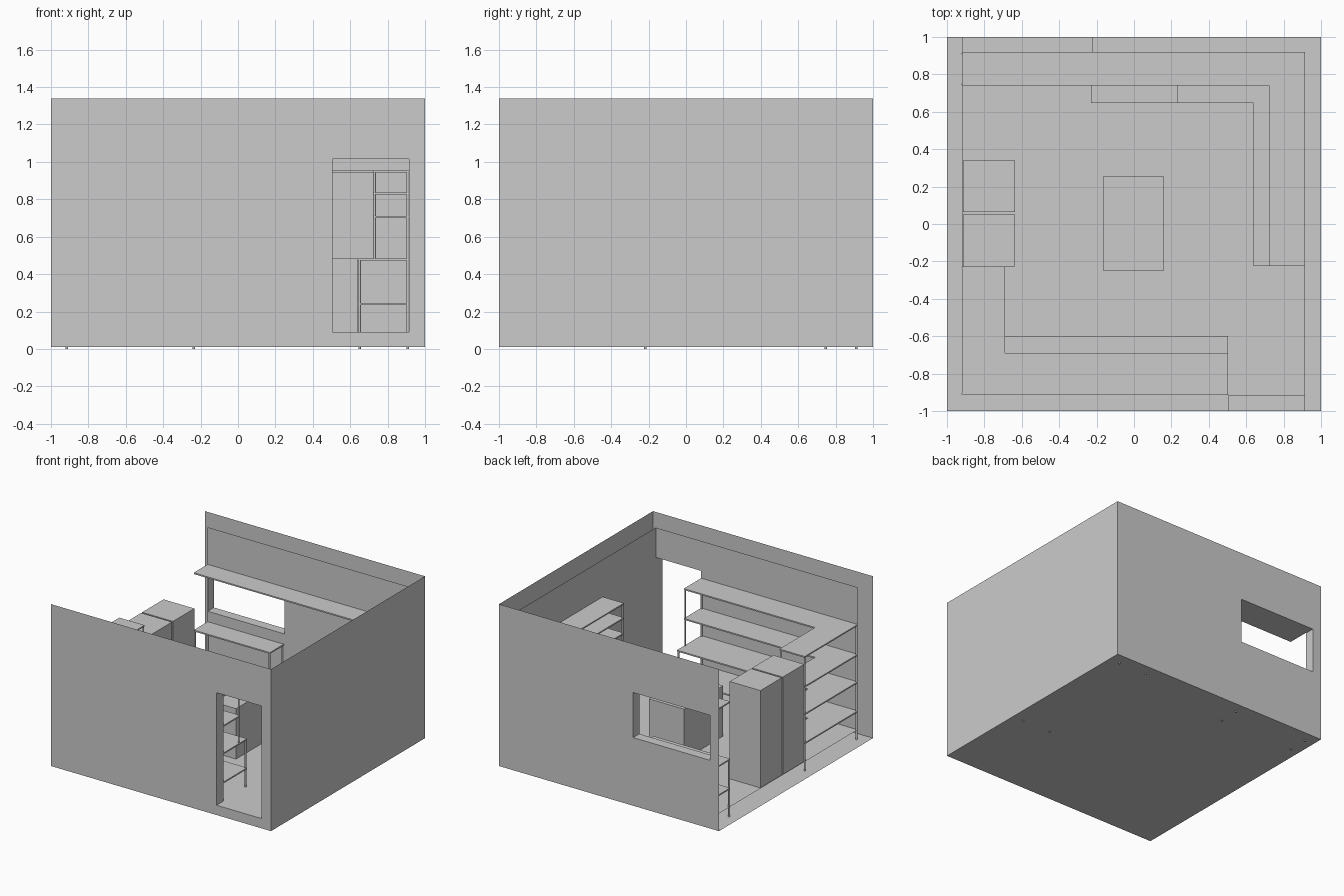
import bpy, bmesh
from mathutils import Vector

old = bpy.data.objects.get("Cube")
if old:
    bpy.data.objects.remove(old, do_unlink=True)

grey = bpy.data.materials.new("plain_grey")
grey.use_nodes = True
grey.diffuse_color = (0.6, 0.6, 0.6, 1)
grey.node_tree.nodes["Principled BSDF"].inputs["Base Color"].default_value = (0.6, 0.6, 0.6, 1)


def add_object(name, bm):
    mesh = bpy.data.meshes.new(name)
    bm.to_mesh(mesh)
    bm.free()
    mesh.materials.append(grey)
    ob = bpy.data.objects.new(name, mesh)
    bpy.context.collection.objects.link(ob)
    return ob


def box(name, x, y, z):
    """Box from (low, high) ranges."""
    bm = bmesh.new()
    bmesh.ops.create_cube(bm, size=1)
    for v in bm.verts:
        v.co = Vector(r[0] if c < 0 else r[1] for c, r in zip(v.co, (x, y, z)))
    return add_object(name, bm)


def shelf(name, x, y, top):
    return box(name, x, y, (top - 0.011, top))


def post(name, x, y, z):
    bm = bmesh.new()
    bmesh.ops.create_cone(bm, cap_ends=True, segments=12, radius1=0.007,
                          radius2=0.007, depth=z[1] - z[0])
    bmesh.ops.translate(bm, verts=bm.verts, vec=(x, y, (z[0] + z[1]) / 2))
    return add_object(name, bm)


# Room extents and shelf heights
LEFT, RIGHT, FRONT, BACK, FLOOR = -0.92, 0.915, -0.915, 0.92, 0.09
LOW, COUNTER, MID, UPPER, TOP = 0.245, 0.484, 0.71, 0.836, 0.955

# Hollow room with a doorway and a window
room = box("room_shell", (-1, 1), (-1, 1), (0.01, 1.34))
cutters = [
    box("room_cutter", (LEFT, RIGHT), (FRONT, BACK), (FLOOR, 1.26)),
    box("door_cutter", (0.505, 0.913), (-1.1, -0.85), (FLOOR + 0.0005, 1.015)),
    box("window_cutter", (LEFT + 0.001, -0.22), (0.85, 1.1), (0.57, 0.94)),
]
for c in cutters:
    c.hide_render = True
    mod = room.modifiers.new(c.name, "BOOLEAN")
    mod.operation, mod.solver, mod.object = "DIFFERENCE", "EXACT", c
deps = bpy.context.evaluated_depsgraph_get()
cut_mesh = bpy.data.meshes.new_from_object(room.evaluated_get(deps))
room.modifiers.clear()
room.data = cut_mesh
for c in cutters:
    bpy.data.objects.remove(c, do_unlink=True)

# Leave the ceiling and the left side open
bm = bmesh.new()
bm.from_mesh(cut_mesh)
open_faces = []
for f in bm.faces:
    m = f.calc_center_median()
    ceiling = abs(f.normal.z) > 0.9 and m.z > 1.2
    side = abs(f.normal.x) > 0.9 and m.x < -0.9 and f.calc_area() > 0.5
    if ceiling or side:
        open_faces.append(f)
bmesh.ops.delete(bm, geom=open_faces, context="FACES")
bm.to_mesh(cut_mesh)
bm.free()

# Right wall shelving: deep below, shallow above
for h in (LOW, COUNTER):
    shelf("right_deep_shelf", (0.64, RIGHT), (-0.225, BACK), h)
for h in (MID, UPPER):
    shelf("right_upper_shelf", (0.722, RIGHT), (-0.225, BACK), h)
for y in (-0.217, 0.91):
    post("right_deep_post", 0.65, y, (0, COUNTER))
    post("right_upper_post", 0.73, y, (COUNTER, TOP))
    post("right_wall_post", 0.907, y, (0, TOP))

# Long top shelf turning the back right corner
shelf("right_top_shelf", (0.722, RIGHT), (-0.225, 0.74), TOP)
shelf("back_top_shelf", (LEFT, RIGHT), (0.74, BACK), TOP)

# Low shelving under the window
for h in (LOW, COUNTER):
    shelf("window_shelf", (LEFT, -0.228), (0.74, BACK), h)
for x in (-0.915, -0.237):
    for y in (0.747, 0.91):
        post("window_shelf_post", x, y, (0, COUNTER))

# Back units
box("back_low_unit", (-0.23, 0.23), (0.648, BACK), (FLOOR, 0.3))
box("back_counter_unit", (0.23, 0.64), (0.648, BACK), (FLOOR, COUNTER))

# Shelving along the front wall and the left side
for h in (LOW, COUNTER):
    shelf("front_deep_shelf", (-0.69, 0.503), (FRONT, -0.6), h)
for h in (MID, TOP):
    shelf("front_upper_shelf", (-0.69, 0.503), (FRONT, -0.69), h)
for h in (LOW, COUNTER, MID, TOP):
    shelf("left_shelf", (LEFT, -0.69), (FRONT, -0.227), h)
for x in (-0.915, -0.697):
    post("left_post", x, -0.235, (0.012, TOP))
post("front_corner_post", -0.915, -0.907, (0.012, TOP))
post("front_end_post", 0.495, -0.907, (0.012, TOP))
post("front_deep_post", 0.495, -0.608, (0.012, COUNTER))
post("front_upper_post", 0.495, -0.698, (COUNTER, TOP))

# Two tall cabinets on the open side
for y in (-0.227, 0.063):
    box("tall_cabinet", (-0.915, -0.635), (y, y + 0.277), (FLOOR, 0.89))

# Central worktop block
box("centre_block", (-0.163, 0.157), (-0.25, 0.257), (FLOOR, 0.504))
